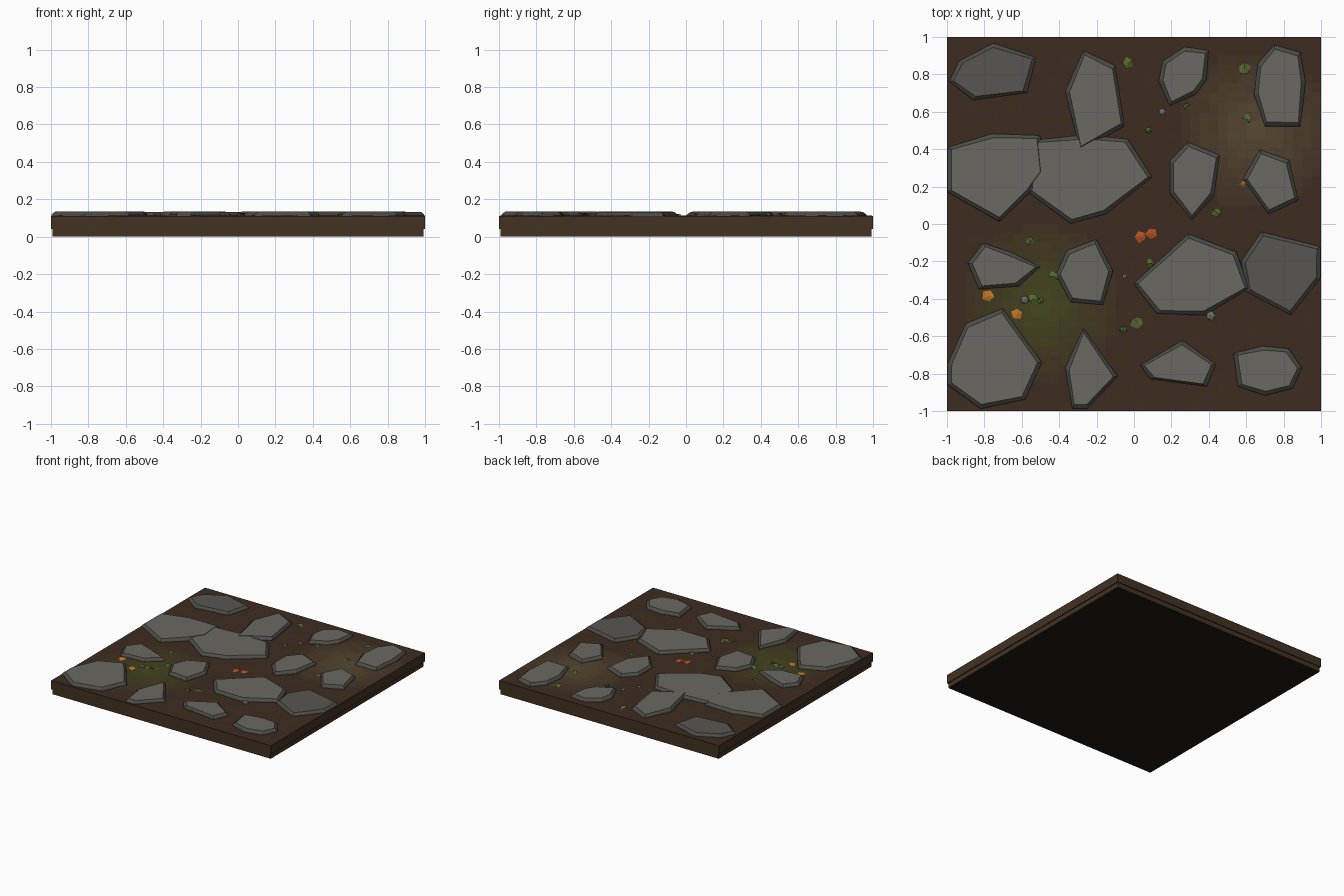
import bpy, bmesh, math, random
from mathutils import Vector

if "Cube" in bpy.data.objects:
    bpy.data.objects.remove(bpy.data.objects["Cube"])

random.seed(4)
SOIL = 0.112


def srgb(r, g, b):
    return tuple((c / 255) ** 2.2 for c in (r, g, b)) + (1,)


def material(name, *rgb):
    m = bpy.data.materials.new(name)
    m.diffuse_color = srgb(*rgb)
    m.use_nodes = True
    m.node_tree.nodes["Principled BSDF"].inputs["Base Color"].default_value = m.diffuse_color
    return m


def finish(name, bm, mats):
    bmesh.ops.recalc_face_normals(bm, faces=bm.faces)
    me = bpy.data.meshes.new(name)
    bm.to_mesh(me)
    bm.free()
    for m in mats:
        me.materials.append(m)
    ob = bpy.data.objects.new(name, me)
    bpy.context.collection.objects.link(ob)
    return ob


earth_rgb, moss_rgb, sand_rgb = (64, 48, 37), (70, 72, 36), (88, 74, 54)
STEPS = 6


def blend(a, b, t):
    return [p + (q - p) * t for p, q in zip(a, b)]


earth = material("earth", *earth_rgb)
side_earth = material("side_earth", 68, 53, 39)
dark_earth = material("dark_earth", 40, 31, 23)
moss = [material("moss_%d" % i, *blend(earth_rgb, moss_rgb, i / STEPS)) for i in range(1, STEPS + 1)]
sand = [material("sand_%d" % i, *blend(earth_rgb, sand_rgb, i / STEPS)) for i in range(1, STEPS + 1)]
stone_top = material("stone_top", 106, 104, 98)
stone_dark = material("stone_top_dark", 88, 87, 82)
stone_side = material("stone_side", 76, 76, 72)
green = material("leaf_green", 84, 104, 48)
orange = material("leaf_orange", 196, 116, 44)
red = material("leaf_red", 176, 82, 40)
pebble_grey = material("pebble_grey", 112, 112, 106)


# Slab: a narrower plinth and the earth layer above it
def block(name, half, z0, z1, mat):
    bm = bmesh.new()
    bmesh.ops.create_cube(bm, size=1)
    for v in bm.verts:
        v.co = (v.co.x * 2 * half, v.co.y * 2 * half, z0 if v.co.z < 0 else z1)
    for f in bm.faces:
        f.material_index = 1 if f.normal.z < -0.5 else 0
    return finish(name, bm, [mat, dark_earth])


block("plinth", 0.993, 0, 0.04, side_earth)
block("earth_layer", 1.0, 0.04, 0.105, side_earth)

# Gently uneven soil with a mossy patch and a sandy patch
bm = bmesh.new()
bmesh.ops.create_grid(bm, x_segments=40, y_segments=40, size=1)
for v in bm.verts:
    edge = max(abs(v.co.x), abs(v.co.y)) > 0.99
    v.co.z = SOIL if edge else SOIL + random.uniform(-0.002, 0.001)
for f in bm.faces:
    c = f.calc_center_median()
    for first, centre, radius in ((1, (-0.5, -0.42), 0.45), (1 + STEPS, (0.65, 0.5), 0.45)):
        t = 1 - math.hypot(c.x - centre[0], c.y - centre[1]) / radius
        if t > 0.08:
            f.material_index = first + min(STEPS - 1, int(t * STEPS))
rim = [e for e in bm.edges if e.is_boundary]
new = bmesh.ops.extrude_edge_only(bm, edges=rim)["geom"]
for v in new:
    if isinstance(v, bmesh.types.BMVert):
        v.co.z = 0.1
finish("soil_surface", bm, [earth] + moss + sand)


# Paving stones: outline, low wall, chamfer and flat top
def stone(name, outline, top=0.135, mat=stone_top):
    pts = [Vector(p) for p in outline]
    mid = sum(pts, Vector((0, 0))) / len(pts)
    bm = bmesh.new()
    rings = []
    for inset, z in ((0, 0.105), (0.006, top - 0.014), (0.026, top)):
        ring = []
        for p in pts:
            d = p - mid
            q = mid + d * (1 - inset / d.length)
            ring.append(bm.verts.new((q.x, q.y, z)))
        rings.append(ring)
    n = len(pts)
    for a, b in zip(rings, rings[1:]):
        for i in range(n):
            j = (i + 1) % n
            bm.faces.new((a[i], a[j], b[j], b[i])).material_index = 1
    bm.faces.new(rings[-1])
    bm.faces.new(rings[0][::-1])
    finish(name, bm, [mat, stone_side])


stone("stone_back_1", [(-.99, .76), (-.94, .87), (-.75, .97), (-.52, .89), (-.57, .70), (-.86, .66)], .133, stone_dark)
stone("stone_back_2", [(-.27, .93), (-.10, .85), (-.05, .52), (-.29, .39), (-.37, .71)], .136)
stone("stone_back_3", [(.27, .95), (.40, .93), (.39, .77), (.33, .69), (.19, .63), (.13, .76), (.15, .87)])
stone("stone_back_4", [(.75, .96), (.89, .92), (.92, .76), (.89, .52), (.70, .52), (.64, .69), (.66, .86)])
stone("stone_upper_1", [(-1, .41), (-.76, .485), (-.50, .475), (-.475, .28), (-.55, .17), (-.72, .01), (-1, .17)], .135)
stone("stone_upper_2", [(-.54, .45), (-.26, .48), (-.03, .455), (.10, .25), (-.15, .05), (-.34, 0), (-.57, .17)], .133)
stone("stone_upper_3", [(.29, .44), (.46, .37), (.43, .15), (.31, .02), (.19, .16), (.19, .34)])
stone("stone_upper_4", [(.67, .40), (.83, .345), (.88, .125), (.72, .05), (.58, .24)])
stone("stone_lower_1", [(-.81, -.10), (-.65, -.15), (-.50, -.23), (-.615, -.335), (-.83, -.35), (-.89, -.21)])
stone("stone_lower_2", [(-.20, -.08), (-.11, -.25), (-.165, -.435), (-.34, -.42), (-.42, -.27), (-.36, -.14)])
stone("stone_lower_3", [(.29, -.05), (.55, -.15), (.62, -.345), (.38, -.49), (.12, -.48), (-.005, -.32)], .136)
stone("stone_lower_4", [(.68, -.04), (1, -.12), (1, -.29), (.84, -.49), (.60, -.365), (.57, -.2)], .133, stone_dark)
stone("stone_front_1", [(-.70, -.45), (-.49, -.74), (-.58, -.94), (-.82, -.99), (-1, -.86), (-1, -.75), (-.90, -.53)])
stone("stone_front_2", [(-.27, -.555), (-.085, -.815), (-.25, -.99), (-.33, -.99), (-.37, -.77)])
stone("stone_front_3", [(.26, -.62), (.44, -.75), (.39, -.87), (.085, -.83), (.03, -.755)])
stone("stone_front_4", [(.685, -.65), (.83, -.665), (.90, -.77), (.85, -.88), (.70, -.92), (.555, -.87), (.53, -.69)])


# Leaves: small folded five-sided blades lying on the soil
def leaf(name, x, y, r, mat, height=0.01):
    bm = bmesh.new()
    turn = random.uniform(0, 6.28)
    centre = bm.verts.new((x, y, SOIL + height))
    ring = []
    for i in range(5):
        a = turn + i * math.tau / 5
        s = r * random.uniform(0.75, 1.1)
        z = SOIL + (0.002 if i % 2 else height * 0.7)
        ring.append(bm.verts.new((x + s * math.cos(a), y + s * math.sin(a), z)))
    for i in range(5):
        bm.faces.new((centre, ring[i], ring[(i + 1) % 5]))
    finish(name, bm, [mat])


for i, (x, y, r, m) in enumerate([(.035, -.065, .036, red), (.095, -.05, .036, red), (-.78, -.385, .036, orange),
                                  (-.625, -.48, .032, orange), (.583, .215, .015, orange)]):
    leaf("fallen_leaf_%d" % (i + 1), x, y, r, m)

# Green sprigs
for i, (x, y, r) in enumerate([(-.03, .86, .034), (.59, .83, .036), (.605, .56, .028), (.08, .5, .02), (.44, .06, .024),
                               (-.555, -.09, .024), (-.43, -.28, .028), (-.535, -.4, .032), (-.5, -.41, .02),
                               (.02, -.53, .038), (-.055, -.565, .022), (.28, .63, .02), (.09, -.21, .025)]):
    leaf("green_sprig_%d" % (i + 1), x, y, r, green, 0.016)

# Pebbles
for i, (x, y, r) in enumerate([(.15, .6, .02), (-.585, -.405, .024), (.41, -.49, .028), (-.05, -.28, .012)]):
    bm = bmesh.new()
    bmesh.ops.create_icosphere(bm, subdivisions=1, radius=r)
    for v in bm.verts:
        v.co = (x + v.co.x, y + v.co.y, SOIL + v.co.z * 0.5)
    finish("pebble_%d" % (i + 1), bm, [pebble_grey])
